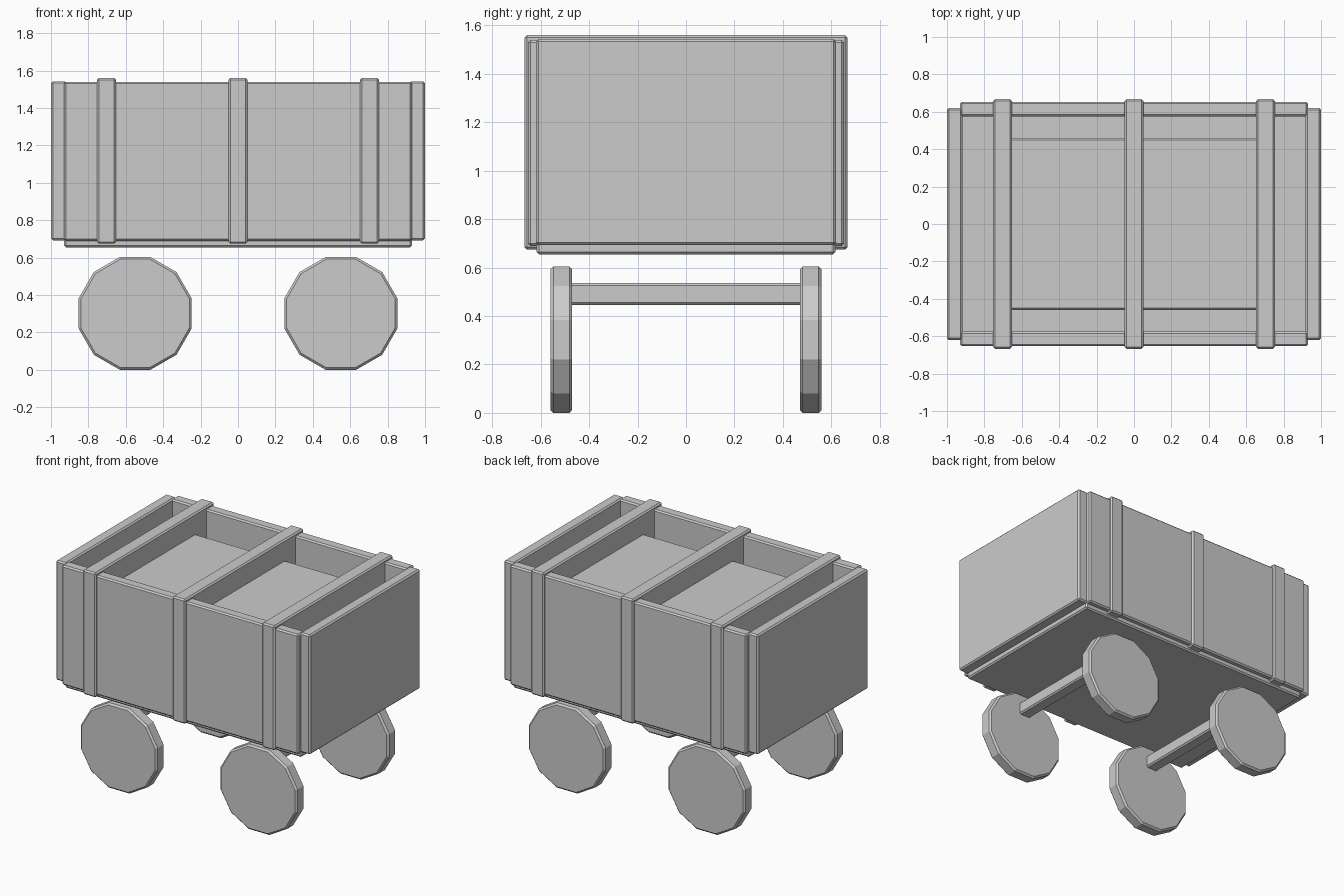
import bpy, math

if "Cube" in bpy.data.objects:
    bpy.data.objects.remove(bpy.data.objects["Cube"])


def bevel(ob, width):
    m = ob.modifiers.new("bevel", 'BEVEL')
    m.width = width
    m.segments = 1
    m.limit_method = 'ANGLE'
    m.angle_limit = math.radians(40)


def box(name, lo, hi, width=0.01):
    """Bevelled box between two corners."""
    bpy.ops.mesh.primitive_cube_add(size=1, location=[(a + b) / 2 for a, b in zip(lo, hi)])
    ob = bpy.context.object
    ob.name = name
    ob.scale = [b - a for a, b in zip(lo, hi)]
    bpy.ops.object.transform_apply(location=False, rotation=False, scale=True)
    bevel(ob, width)
    return ob


def wheel(name, x, y, apothem=0.302, thick=0.09, sides=12):
    """Twelve-sided wheel standing on one flat side."""
    bpy.ops.mesh.primitive_cylinder_add(vertices=sides, radius=apothem / math.cos(math.pi / sides),
                                        depth=thick)
    ob = bpy.context.object
    ob.name = name
    ob.rotation_euler = (0, 0, math.pi / sides)
    bpy.ops.object.transform_apply(rotation=True)
    ob.rotation_euler = (math.pi / 2, 0, 0)
    bpy.ops.object.transform_apply(rotation=True)
    ob.location = (x, y, apothem)
    m = ob.modifiers.new("bevel", 'BEVEL')
    m.width = 0.012
    m.segments = 1
    m.limit_method = 'ANGLE'
    m.angle_limit = math.radians(60)


# Crate floor and the load filling it
box("crate_floor", (-0.93, -0.617, 0.655), (0.93, 0.617, 0.72))
box("load", (-0.7, -0.46, 0.7), (0.7, 0.46, 1.41))

# Crate walls
for s, side in ((-1, "front"), (1, "back")):
    y0, y1 = sorted((s * 0.575, s * 0.653))
    box(side + "_wall", (-0.93, y0, 0.69), (0.93, y1, 1.54))
for s, side in ((-1, "left"), (1, "right")):
    x0, x1 = sorted((s * 0.918, s * 1.0))
    box(side + "_wall", (x0, -0.62, 0.693), (x1, 0.62, 1.543))

# Cross frames running right through the crate
for i, x in enumerate((-0.703, 0, 0.703)):
    box(f"cross_frame_{i + 1}", (x - 0.051, -0.667, 0.675), (x + 0.051, 0.667, 1.56))

# Axles and wheels
for x, end in ((-0.55, "left"), (0.55, "right")):
    box(end + "_axle", (x - 0.045, -0.5, 0.446), (x + 0.045, 0.5, 0.536))
    for y, side in ((-0.515, "front"), (0.515, "back")):
        wheel(f"{side}_{end}_wheel", x, y)
